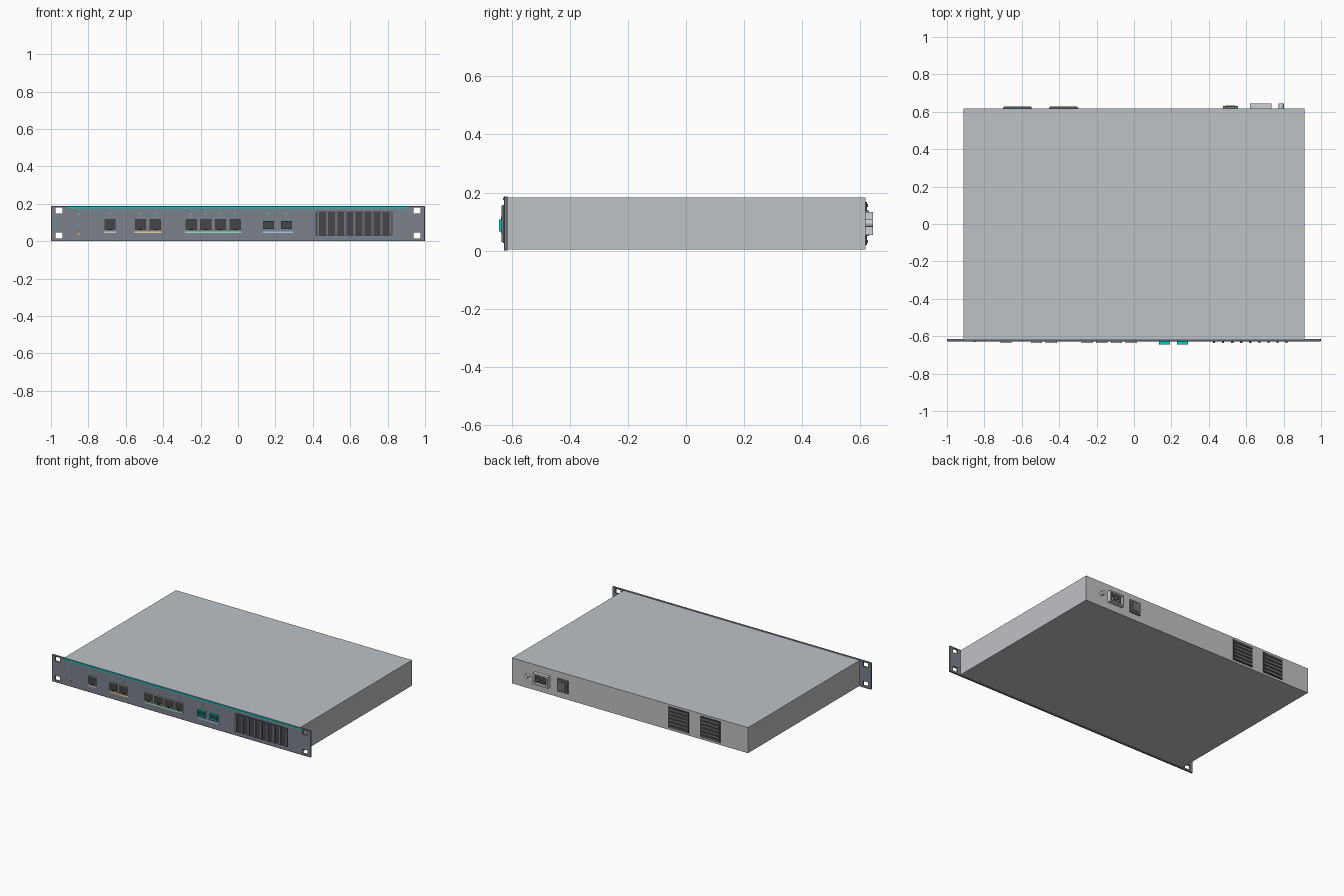
import bpy, bmesh, math
from mathutils import Vector, Matrix

if "Cube" in bpy.data.objects:
    bpy.data.objects.remove(bpy.data.objects["Cube"])


def mat(name, r, g, b):
    m = bpy.data.materials.new(name)
    m.diffuse_color = (r, g, b, 1)
    m.use_nodes = True
    m.node_tree.nodes["Principled BSDF"].inputs["Base Color"].default_value = m.diffuse_color
    return m


STEEL = mat("steel", 0.52, 0.54, 0.56)
PANEL = mat("panel_slate", 0.20, 0.22, 0.26)
BLACK = mat("black", 0.06, 0.06, 0.07)
DARK = mat("dark_plastic", 0.16, 0.17, 0.18)
METAL = mat("port_metal", 0.62, 0.64, 0.66)
TEAL = mat("teal", 0.0, 0.62, 0.60)
WHITE = mat("white", 0.85, 0.85, 0.87)
AMBER = mat("amber", 0.90, 0.65, 0.20)
GREEN = mat("green", 0.30, 0.75, 0.50)
BLUE = mat("blue", 0.40, 0.58, 0.90)
LED_G = mat("led_green", 0.10, 0.60, 0.25)
LED_B = mat("led_blue", 0.10, 0.40, 0.80)
LED_O = mat("led_orange", 0.85, 0.45, 0.10)


def finish(bm, name, *mats):
    me = bpy.data.meshes.new(name)
    bm.to_mesh(me)
    bm.free()
    for m in mats:
        me.materials.append(m)
    ob = bpy.data.objects.new(name, me)
    bpy.context.collection.objects.link(ob)
    return ob


def add_box(bm, x0, x1, y0, y1, z0, z1):
    M = (Matrix.Translation(((x0 + x1) / 2, (y0 + y1) / 2, (z0 + z1) / 2))
         @ Matrix.Diagonal((x1 - x0, y1 - y0, z1 - z0, 1)))
    return bmesh.ops.create_cube(bm, size=1, matrix=M)


def box(name, m, *dims, bevel=0):
    bm = bmesh.new()
    add_box(bm, *dims)
    if bevel:
        bmesh.ops.bevel(bm, geom=bm.edges[:], offset=bevel, segments=1, affect='EDGES')
    return finish(bm, name, m)


def socket(name, frame, x0, x1, y0, y1, z0, z1, side, rim, depth):
    """Box whose face on the given y side is inset and sunk to a dark floor."""
    bm = bmesh.new()
    add_box(bm, x0, x1, y0, y1, z0, z1)
    bm.normal_update()
    face = next(f for f in bm.faces if f.normal.y * side > 0.9)
    bmesh.ops.inset_region(bm, faces=[face], thickness=rim)
    floor = bmesh.ops.extrude_discrete_faces(bm, faces=[face])["faces"][0]
    bmesh.ops.translate(bm, verts=floor.verts[:], vec=(0, -side * depth, 0))
    floor.material_index = 1
    return finish(bm, name, frame, BLACK)


def disc(name, m, x, z, r, y0, y1, sides):
    bm = bmesh.new()
    M = Matrix.Translation((x, (y0 + y1) / 2, z)) @ Matrix.Rotation(math.pi / 2, 4, 'X')
    bmesh.ops.create_cone(bm, cap_ends=True, segments=sides, radius1=r, radius2=r,
                          depth=abs(y1 - y0), matrix=M)
    return finish(bm, name, m)


FRONT, BACK = -0.627, 0.618

# chassis
box("chassis", STEEL, -0.912, 0.912, -0.617, BACK, 0.005, 0.183)

# front panel with rack ears and four mounting holes
panel = box("front_panel", PANEL, -1, 1, FRONT, -0.614, 0, 0.187, bevel=0.002)
bm = bmesh.new()
for sx in (-0.957, 0.957):
    for z in (0.03, 0.163):
        add_box(bm, sx - 0.02, sx + 0.02, -0.7, -0.55, z - 0.016, z + 0.016)
cutter = finish(bm, "hole_cutter")
mod = panel.modifiers.new("holes", 'BOOLEAN')
mod.operation, mod.object, mod.solver = 'DIFFERENCE', cutter, 'EXACT'
bpy.context.view_layer.objects.active = panel
bpy.ops.object.modifier_apply(modifier=mod.name)
bpy.data.objects.remove(cutter)

# accent strip along the top edge
box("accent_strip", TEAL, -0.91, 0.91, FRONT - 0.002, FRONT, 0.174, 0.183)

# status lights
for m, z in ((LED_G, 0.144), (LED_B, 0.09), (LED_O, 0.037)):
    disc("status_light", m, -0.853, z, 0.006, FRONT - 0.003, FRONT + 0.002, 12)

# network sockets with a light above each
for x in (-0.685, -0.522, -0.443, -0.25, -0.172, -0.093, -0.015):
    socket("network_port", METAL, x - 0.03, x + 0.03, FRONT - 0.009, FRONT + 0.002,
           0.06, 0.118, -1, 0.005, 0.0085)
    box("port_latch_notch", BLACK, x - 0.01, x + 0.01, FRONT - 0.0092, FRONT, 0.06, 0.066)
    disc("port_light", LED_G, x, 0.146, 0.005, FRONT - 0.002, FRONT + 0.002, 12)

# fibre sockets
for x in (0.163, 0.26):
    socket("fibre_port", TEAL, x - 0.03, x + 0.03, FRONT - 0.016, FRONT + 0.002,
           0.066, 0.108, -1, 0.006, 0.015)
    disc("port_light", LED_G, x, 0.146, 0.005, FRONT - 0.002, FRONT + 0.002, 12)

# coloured group bars under the ports
for m, x0, x1 in ((WHITE, -0.717, -0.653), (AMBER, -0.553, -0.41),
                  (GREEN, -0.283, 0.016), (BLUE, 0.133, 0.295)):
    box("group_bar", m, x0, x1, FRONT - 0.002, FRONT, 0.043, 0.053)

# front intake grille
box("intake_backing", BLACK, 0.415, 0.825, FRONT - 0.002, FRONT, 0.027, 0.158)
bm = bmesh.new()
for i in range(9):
    x = 0.428 + i * 0.0485
    add_box(bm, x - 0.006, x + 0.006, FRONT - 0.008, FRONT, 0.03, 0.155)
finish(bm, "intake_slats", DARK)

# rear fan grilles
for x0, x1 in ((-0.70, -0.545), (-0.455, -0.298)):
    box("fan_backing", BLACK, x0, x1, BACK, BACK + 0.004, 0.02, 0.168)
    bm = bmesh.new()
    for i in range(6):
        z = 0.032 + i * 0.0248
        add_box(bm, x0 + 0.006, x1 - 0.006, BACK, BACK + 0.009, z - 0.005, z + 0.005)
    finish(bm, "fan_slats", DARK)

# power switch
box("switch_bezel", DARK, 0.475, 0.556, BACK, BACK + 0.012, 0.05, 0.138)
box("switch_rocker", DARK, 0.487, 0.544, BACK, BACK + 0.016, 0.062, 0.126, bevel=0.003)

# power inlet
socket("power_inlet", METAL, 0.62, 0.735, BACK, BACK + 0.025, 0.055, 0.134, 1, 0.014, 0.02)
bm = bmesh.new()
for dx, dz in ((-0.022, -0.006), (0, 0.008), (0.022, -0.006)):
    x, z = 0.6775 + dx, 0.094 + dz
    add_box(bm, x - 0.003, x + 0.003, BACK + 0.004, BACK + 0.018, z - 0.007, z + 0.007)
finish(bm, "inlet_pins", METAL)

# grounding stud
disc("ground_stud", METAL, 0.787, 0.095, 0.014, BACK, BACK + 0.025, 16)
